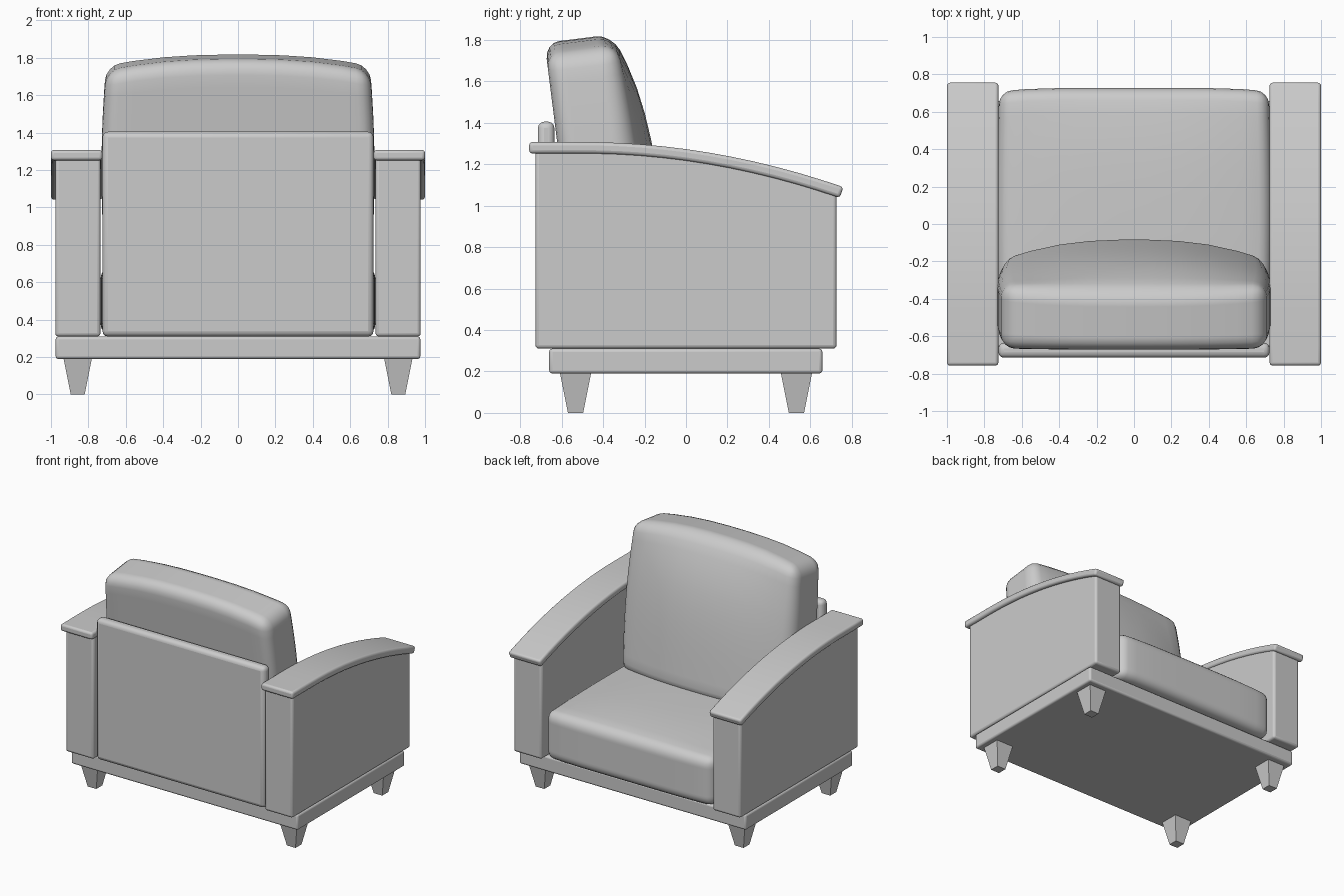
import bpy, bmesh, math
from mathutils import Matrix, Vector

if "Cube" in bpy.data.objects:
    bpy.data.objects.remove(bpy.data.objects["Cube"])


def finish(bm, name, bevel=0.0, smooth=True):
    bmesh.ops.recalc_face_normals(bm, faces=bm.faces)
    me = bpy.data.meshes.new(name)
    bm.to_mesh(me)
    bm.free()
    ob = bpy.data.objects.new(name, me)
    bpy.context.collection.objects.link(ob)
    if bevel:
        mod = ob.modifiers.new("soft_edges", 'BEVEL')
        mod.width, mod.segments = bevel, 3
        mod.limit_method, mod.angle_limit = 'ANGLE', math.radians(35)
    if smooth:
        bpy.ops.object.select_all(action='DESELECT')
        ob.select_set(True)
        bpy.context.view_layer.objects.active = ob
        bpy.ops.object.shade_smooth_by_angle(angle=math.radians(40))
    return ob


def box_bm(lo, hi):
    bm = bmesh.new()
    bmesh.ops.create_cube(bm, size=1)
    lo, hi = Vector(lo), Vector(hi)
    for v in bm.verts:
        v.co = Vector([l + (c + 0.5) * (h - l) for c, l, h in zip(v.co, lo, hi)])
    return bm


def prism(name, profile, x0, x1, bevel):
    # extrude a (y, z) outline along x
    bm = bmesh.new()
    face = bm.faces.new([bm.verts.new((x0, y, z)) for y, z in profile])
    ext = bmesh.ops.extrude_face_region(bm, geom=[face])
    bmesh.ops.translate(bm, vec=(x1 - x0, 0, 0),
                        verts=[g for g in ext["geom"] if isinstance(g, bmesh.types.BMVert)])
    return finish(bm, name, bevel)


def cushion(name, lo, hi, radius, bulge, matrix=None):
    # rounded box, sliced for detail, then crowned by the bulge function
    bm = box_bm(lo, hi)
    bmesh.ops.bevel(bm, geom=bm.edges[:], offset=radius, segments=4,
                    profile=0.5, affect='EDGES')
    for axis in range(3):
        n = Vector([float(i == axis) for i in range(3)])
        for i in range(8):
            pos = lo[axis] + radius + (hi[axis] - lo[axis] - 2 * radius) * (i + 0.5) / 8
            bmesh.ops.bisect_plane(bm, geom=bm.verts[:] + bm.edges[:] + bm.faces[:],
                                   plane_co=n * pos, plane_no=n)
    for v in bm.verts:
        t = [(c - l) / (h - l) for c, l, h in zip(v.co, lo, hi)]
        v.co += Vector(bulge(*t))
    if matrix:
        bm.transform(matrix)
    return finish(bm, name)


def hump(t, power=2):
    return max(0.0, 1 - abs(2 * t - 1) ** power)


def arm_top(y):
    return 1.307 - 0.137 * max(0, y + 0.5) ** 2


# Plinth and upright back panel
finish(box_bm((-0.975, -0.66, 0.19), (0.975, 0.658, 0.31)), "base", 0.015)
finish(box_bm((-0.725, -0.715, 0.31), (0.725, -0.635, 1.405)), "back_panel", 0.03)

# Tapered legs
for sx, side in ((-1, "left"), (1, "right")):
    for sy, end in ((-1, "rear"), (1, "front")):
        leg = box_bm((-0.077, -0.077, 0), (0.077, 0.077, 0.2))
        for v in leg.verts:
            if v.co.z < 0.1:
                v.co.x *= 0.48
                v.co.y *= 0.48
            v.co += Vector((sx * 0.857, sy * 0.533, 0))
        finish(leg, f"{end}_leg_{side}", smooth=False)

# Arms: slab body with a curved cap
N = 14
cap_top, cap_low = [], []
for i in range(N + 1):
    y = -0.757 + 1.517 * i / N
    slope = -0.274 * max(0, y + 0.5)
    k = 0.055 / math.hypot(1, slope)
    cap_top.append((y, arm_top(y)))
    cap_low.append((y + slope * k, arm_top(y) - k))
ys = [-0.727 + 1.454 * i / N for i in range(N + 1)]
body = [(0.727, 0.31), (-0.727, 0.31)] + [(y, arm_top(y) - 0.035) for y in ys]
for s, side in ((-1, "left"), (1, "right")):
    prism(f"arm_{side}", body, s * 0.735, s * 0.977, 0.018)
    prism(f"arm_cap_{side}", cap_top + cap_low[::-1], s * 0.725, s * 1.0, 0.016)


# Seat cushion, crowned on top
def seat_bulge(x, y, z):
    return ((x - 0.5) * 0.03 * hump(y),
            0.022 * hump(x, 6) * (y > 0.5),
            0.04 * hump(x, 3) * hump(y, 3) * max(0, z * 2 - 1))


cushion("seat_cushion", (-0.72, -0.63, 0.312), (0.72, 0.705, 0.685), 0.065, seat_bulge)


# Back cushion, leaning back, with crowned face and top
def back_bulge(x, y, z):
    face = 1 - (z * 1.11 / 1.05) ** 4
    return ((x - 0.5) * 0.05 * hump(z),
            0.115 * hump(x, 2.5) * face * y,
            0.065 * hump(x, 2.5) * z)


lean = Matrix.Translation((0, -0.535, 0.62)) @ Matrix.Rotation(math.radians(7.2), 4, 'X')
cushion("back_cushion", (-0.705, 0, 0), (0.705, 0.35, 1.11), 0.075, back_bulge, lean)
